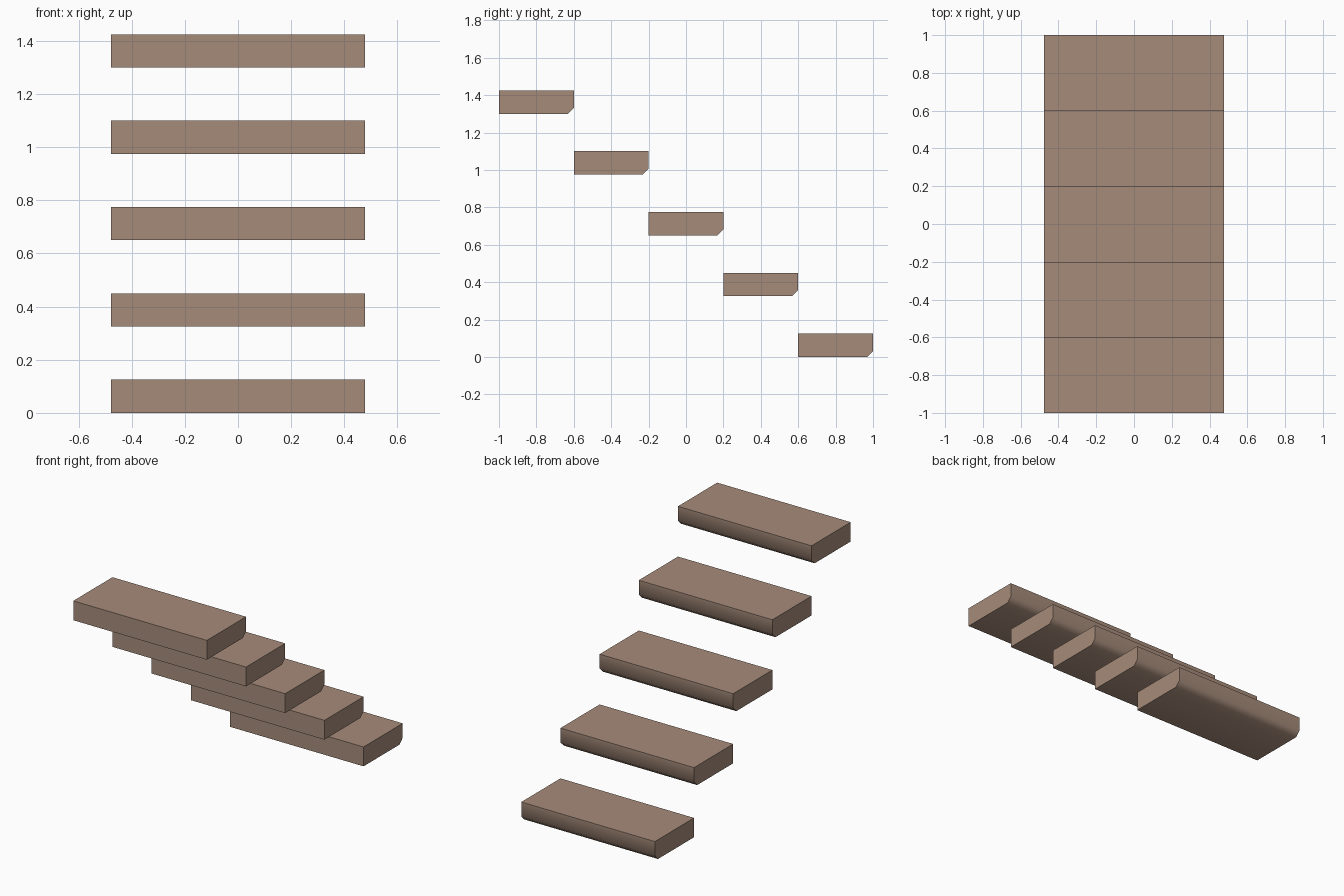
import bpy
import bmesh
from math import radians

cube = bpy.data.objects.get("Cube")
if cube:
    bpy.data.objects.remove(cube, do_unlink=True)

COUNT = 5
WIDTH, DEPTH, THICK = 0.955, 0.4, 0.125
RISE = 0.325
CHAMFER = 0.032

# Warm brown wood
wood = bpy.data.materials.new("warm_brown_wood")
colour = (0.38, 0.26, 0.195, 1)
wood.diffuse_color = colour
wood.use_nodes = True
wood.node_tree.nodes["Principled BSDF"].inputs["Base Color"].default_value = colour


def make_tread(name, y_front, z_bottom):
    """A slab whose lower back edge is chamfered, extruded along x."""
    profile = [(0, 0), (DEPTH - CHAMFER, 0), (DEPTH, CHAMFER),
               (DEPTH, THICK), (0, THICK)]
    bm = bmesh.new()
    end = bm.faces.new([bm.verts.new((-WIDTH / 2, y, z)) for y, z in profile])
    side = bmesh.ops.extrude_face_region(bm, geom=[end])
    moved = [v for v in side["geom"] if isinstance(v, bmesh.types.BMVert)]
    bmesh.ops.translate(bm, verts=moved, vec=(WIDTH, 0, 0))
    bmesh.ops.recalc_face_normals(bm, faces=bm.faces)
    mesh = bpy.data.meshes.new(name)
    bm.to_mesh(mesh)
    bm.free()
    mesh.materials.append(wood)
    tread = bpy.data.objects.new(name, mesh)
    tread.location = (0, y_front, z_bottom)
    bpy.context.collection.objects.link(tread)
    return tread


# Floating treads, climbing from the back to the front
treads = [make_tread(f"stair_tread_{i + 1}", 1 - DEPTH * (i + 1), RISE * i)
          for i in range(COUNT)]

# Soft chamfer, crisp square edges
bpy.ops.object.select_all(action="DESELECT")
for tread in treads:
    tread.select_set(True)
bpy.context.view_layer.objects.active = treads[0]
bpy.ops.object.shade_smooth_by_angle(angle=radians(60))
